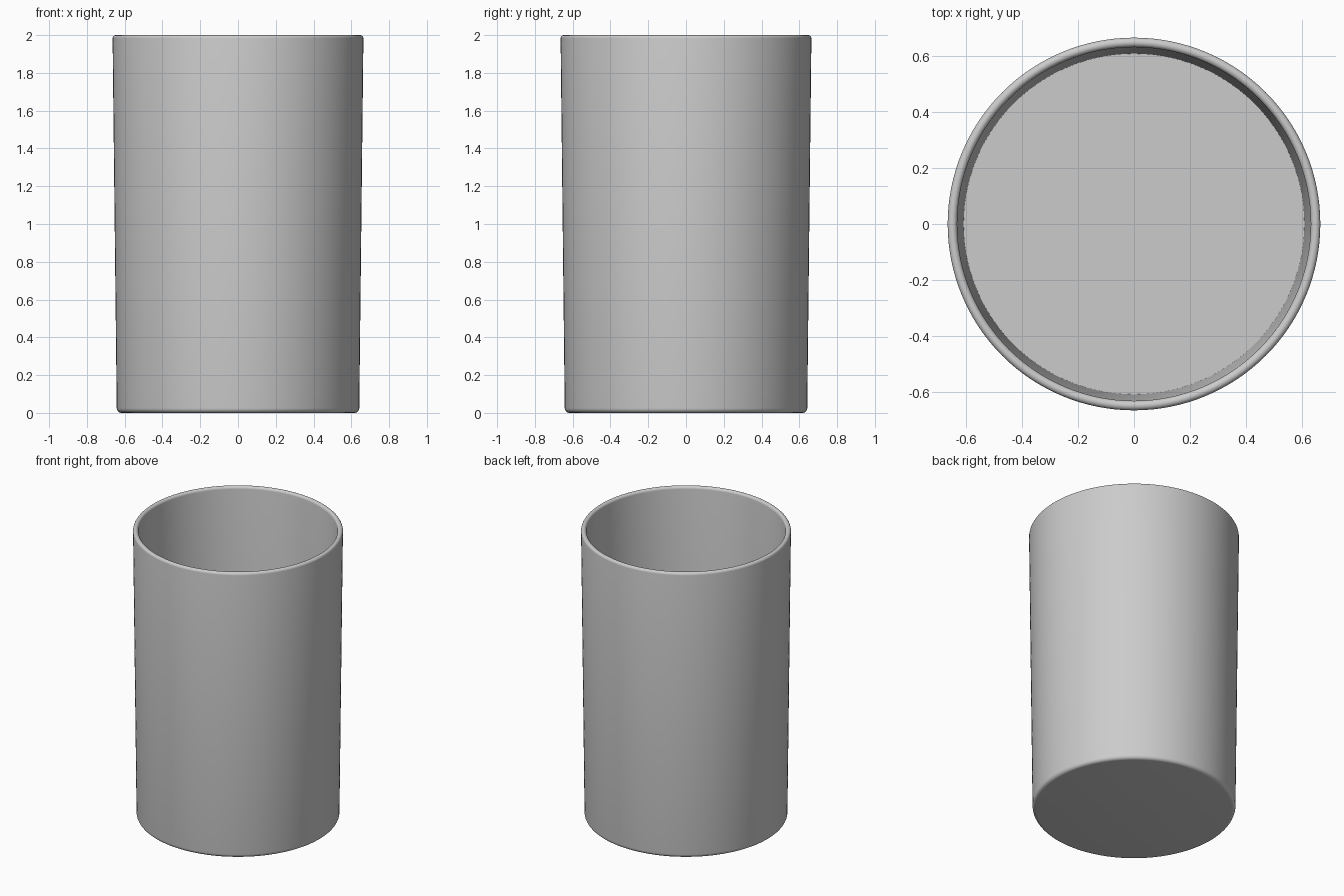
import bpy, bmesh, math

if "Cube" in bpy.data.objects:
    bpy.data.objects.remove(bpy.data.objects["Cube"])

SEGMENTS = 128


def arc(cx, cz, r, a0, a1, steps=6):
    """Points along a rounded corner of the profile (degrees)."""
    return [(cx + r * math.cos(math.radians(a0 + (a1 - a0) * i / steps)),
             cz + r * math.sin(math.radians(a0 + (a1 - a0) * i / steps)))
            for i in range(steps + 1)]


# Wall profile from the underside centre, up the outside, over the rim, to the floor centre
profile = [(0, 0)]
profile += arc(0.617, 0.025, 0.025, -90, 0)       # rounded foot
profile += arc(0.647, 1.983, 0.017, 0, 180, 10)   # rounded rim
profile += [(0.607, 0.04), (0, 0.04)]             # inner wall and floor

# Spin the profile into a tumbler
bm = bmesh.new()
verts = [bm.verts.new((r, 0, z)) for r, z in profile]
edges = [bm.edges.new(pair) for pair in zip(verts, verts[1:])]
bmesh.ops.spin(bm, geom=verts + edges, cent=(0, 0, 0), axis=(0, 0, 1),
               angle=math.tau, steps=SEGMENTS, use_merge=False)
bmesh.ops.remove_doubles(bm, verts=bm.verts, dist=0.0001)
bmesh.ops.recalc_face_normals(bm, faces=bm.faces)

mesh = bpy.data.meshes.new("cup")
bm.to_mesh(mesh)
bm.free()
cup = bpy.data.objects.new("cup", mesh)
bpy.context.collection.objects.link(cup)

# Smooth walls, sharp inner floor edge
bpy.context.view_layer.objects.active = cup
cup.select_set(True)
bpy.ops.object.shade_smooth_by_angle(angle=math.radians(35))
